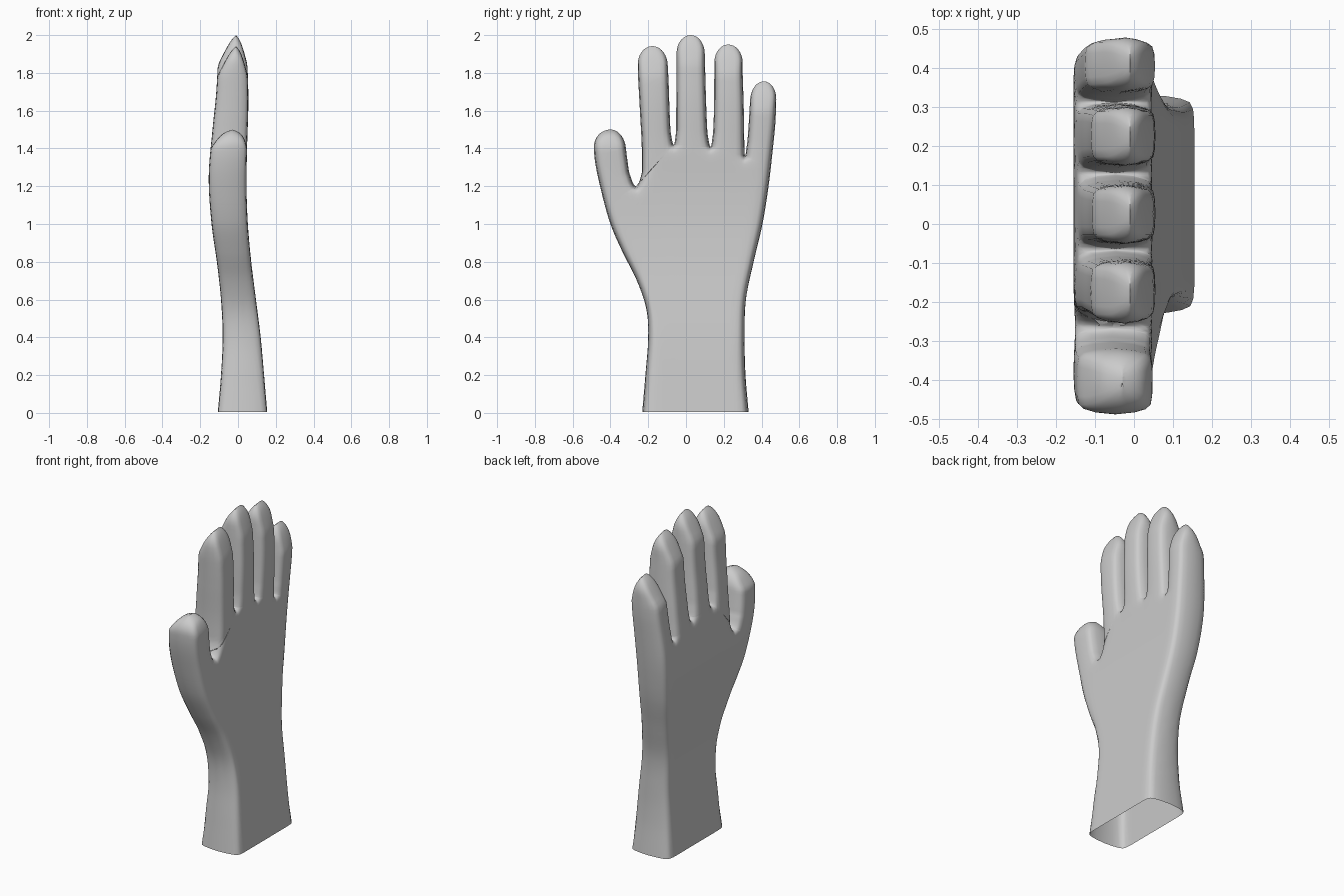
import bpy, bmesh, math
from mathutils import Vector, kdtree

if "Cube" in bpy.data.objects:
    bpy.data.objects.remove(bpy.data.objects["Cube"])


def interp(pts, t):
    """Smooth curve through (t, value) points, clamped at the ends."""
    if t <= pts[0][0]:
        return pts[0][1]
    if t >= pts[-1][0]:
        return pts[-1][1]
    i = max(k for k in range(len(pts) - 1) if pts[k][0] <= t)

    def slope(k):
        a, b = pts[max(k - 1, 0)], pts[min(k + 1, len(pts) - 1)]
        return (b[1] - a[1]) / (b[0] - a[0])
    (t0, a), (t1, b) = pts[i], pts[i + 1]
    h = t1 - t0
    s = (t - t0) / h
    return ((2*s**3 - 3*s*s + 1) * a + (s**3 - 2*s*s + s) * h * slope(i)
            + (3*s*s - 2*s**3) * b + (s**3 - s*s) * h * slope(i + 1))


# Outer outlines of the hand as (z, y)
THUMB_SIDE = [(0, -.232), (.2, -.215), (.4, -.20), (.55, -.21), (.7, -.26), (.85, -.335),
              (1.0, -.40), (1.2, -.455), (1.35, -.484), (1.5, -.49)]
LITTLE_SIDE = [(0, .332), (.2, .315), (.4, .31), (.6, .317), (.8, .358), (1.0, .405),
               (1.2, .437), (1.4, .46), (1.55, .474), (1.76, .48)]
# Thickness limits as (z, x)
X_BACK = [(0, -.107), (.2, -.09), (.4, -.081), (.6, -.09), (.8, -.112), (1.0, -.14),
          (1.25, -.155), (1.5, -.135), (1.7, -.115), (2, -.10)]
X_FRONT = [(0, .155), (.2, .138), (.4, .12), (.6, .095), (.8, .07), (1.0, .052),
           (1.2, .045), (1.4, .048), (1.65, .055), (1.85, .05), (2, .045)]
# Edge rounding: distance from outline -> share of thickness
ROUND = [(0, 0), (.004, .45), (.012, .78), (.022, .93), (.04, .98), (.07, 1)]

# Strip borders: cuff y, web y, web z
BORDERS = [(-.23, 0, 1.1), (-.09, -.265, 1.2), (0, -.065, 1.42),
           (.1, .13, 1.41), (.2, .312, 1.36), (.33, 0, 1.3)]
# Fingers: tip y, tip z, left side, right side, taper length, taper power, tip x
FINGERS = [
    (-.40, 1.5, THUMB_SIDE, [(1.25, -.298), (1.4, -.318), (1.5, -.325)], .10, .4, -.03),
    (-.178, 1.942, [(1.2, -.235), (1.4, -.234), (1.6, -.244), (1.8, -.255)],
     [(1.45, -.08), (1.6, -.087), (1.75, -.092), (1.9, -.10)], .16, .65, -.01),
    (.025, 2.0, [(1.45, -.053), (1.7, -.051), (1.9, -.05)],
     [(1.45, .115), (1.6, .108), (1.8, .102), (1.95, .098)], .16, .65, -.01),
    (.223, 1.95, [(1.45, .142), (1.6, .148), (1.85, .15)],
     [(1.4, .309), (1.6, .306), (1.8, .30)], .16, .65, -.01),
    (.412, 1.755, [(1.4, .322), (1.5, .33), (1.6, .336), (1.7, .342)],
     LITTLE_SIDE, .16, .65, -.01),
]
BOTTOM = .006


def palm_border(b, v):
    y0, y1, zw = BORDERS[b]
    z = BOTTOM + (zw - BOTTOM) * v
    if b == 0:
        return interp(THUMB_SIDE, z), z
    if b == 5:
        return interp(LITTLE_SIDE, z), z
    return y0 + (y1 - y0) * v, z


def finger_border(f, side, s):
    ty, tz, *sides = FINGERS[f][:4]
    b = f + side
    _, wy, zw = BORDERS[b]
    z = zw + (tz - zw) * s
    y = interp(sides[side], z)
    if 0 < b < 5:                       # round web between fingers
        y = wy + (y - wy) * min(1, (z - zw) / .07) ** .5
    cap = .095                          # round fingertip
    q = max(0, (z - (tz - cap)) / cap)
    return ty + (y - ty) * math.sqrt(max(0, 1 - q * q)), z


# Dense outline samples for the edge rounding
samples = [palm_border(b, i / 300) for b in (0, 5) for i in range(301)]
samples += [finger_border(f, k, (1 - math.cos(math.pi * i / 200)) / 2)
            for f in range(5) for k in (0, 1) for i in range(201)]
tree = kdtree.KDTree(len(samples))
for i, (y, z) in enumerate(samples):
    tree.insert(Vector((0, y, z)), i)
tree.balance()

half = [0, .03, .08, .15, .28]
COLS = half + [.5] + [1 - u for u in reversed(half)]
bm = bmesh.new()


def add_strip(rows, is_edge, finger=None):
    """Quad strip on palm face and back face; rows are (left, right, param)."""
    for sign in (1, -1):
        grid = []
        for left, right, v in rows:
            line = []
            for u in COLS:
                y = left[0] + (right[0] - left[0]) * u
                z = left[1] + (right[1] - left[1]) * u
                lo, hi = interp(X_BACK, z), interp(X_FRONT, z)
                c, h = (lo + hi) / 2, (hi - lo) / 2
                if finger:
                    length, power, tip_x = finger[4:]
                    k = min(1, max(0, finger[1] - z) / length)
                    h *= k ** power
                    c = tip_x + (c - tip_x) * k
                d = 0 if is_edge(u, v) else tree.find(Vector((0, y, z)))[2]
                line.append(bm.verts.new((c + sign * h * interp(ROUND, d), y, z)))
            grid.append(line)
        for a, b in zip(grid, grid[1:]):
            for j in range(len(COLS) - 1):
                q = [a[j], a[j + 1], b[j + 1], b[j]]
                bm.faces.new(q if sign > 0 else q[::-1])


NP, NF = 40, 30
for f in range(5):
    # Palm and cuff part of the strip
    rows = []
    for i in range(NP + 1):
        v = 1 - (1 - i / NP) ** 1.5
        rows.append((palm_border(f, v), palm_border(f + 1, v), v))
    add_strip(rows, lambda u, v: (u == 0 and (f == 0 or v == 1))
              or (u == 1 and (f == 4 or v == 1)))
    # Finger part of the strip
    rows = []
    for i in range(NF + 1):
        s = (1 - math.cos(math.pi * i / NF)) / 2
        rows.append((finger_border(f, 0, s), finger_border(f, 1, s), s))
    add_strip(rows, lambda u, s: u in (0, 1) or s == 1, FINGERS[f])

# Join strips and both faces; the cuff stays open
bmesh.ops.remove_doubles(bm, verts=bm.verts, dist=5e-5)
bmesh.ops.recalc_face_normals(bm, faces=bm.faces)
for face in bm.faces:
    face.smooth = True
mesh = bpy.data.meshes.new("glove")
bm.to_mesh(mesh)
bm.free()
glove = bpy.data.objects.new("glove", mesh)
bpy.context.collection.objects.link(glove)
